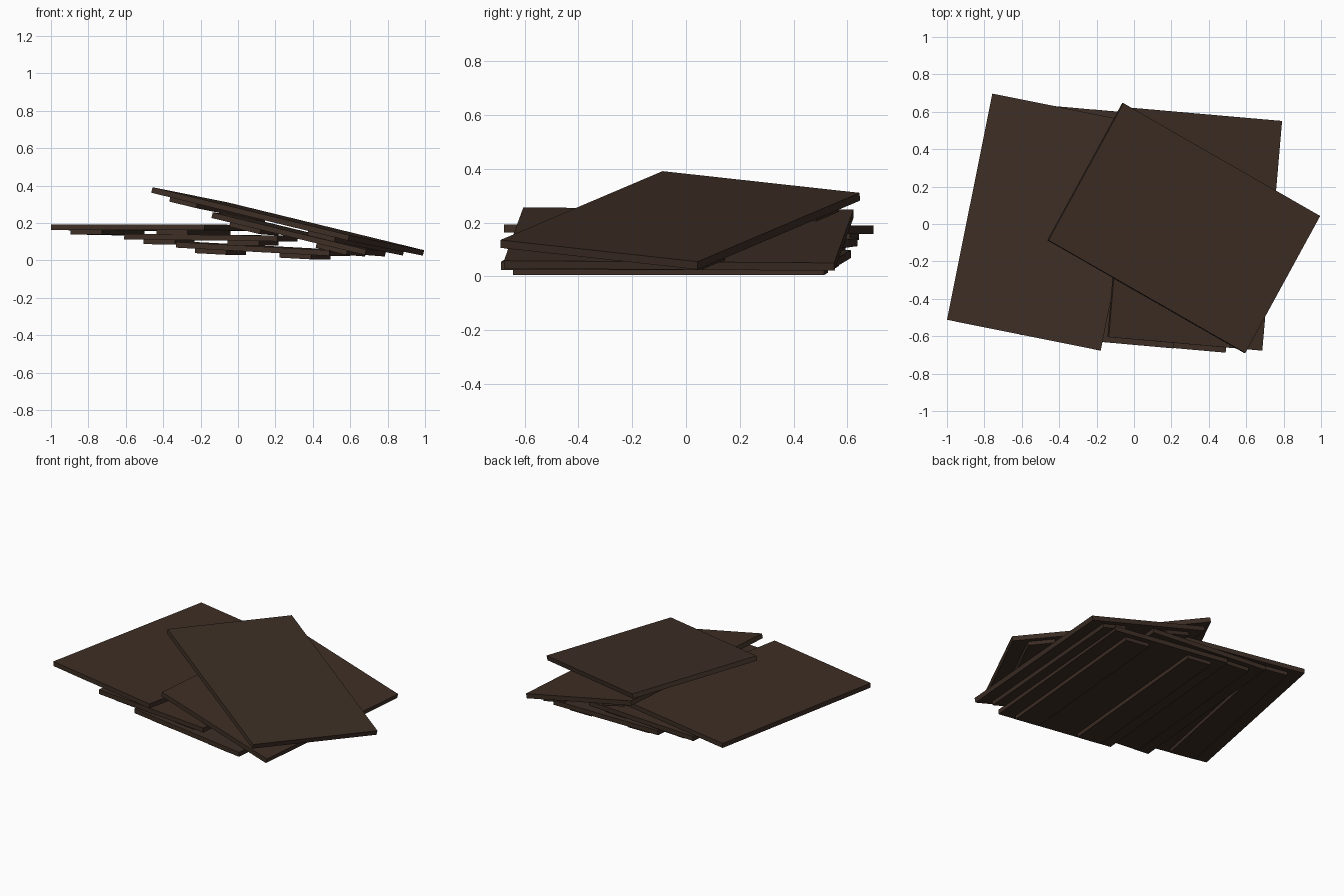
import bpy
from mathutils import Vector, Matrix

if "Cube" in bpy.data.objects:
    bpy.data.objects.remove(bpy.data.objects["Cube"])

W, L, T, B = 0.82, 1.233, 0.03, 0.024     # panel width, length, thickness, batten thickness

brown = bpy.data.materials.new("dark brown wood")
brown.diffuse_color = (0.047, 0.0275, 0.0185, 1)
brown.use_nodes = True
brown.node_tree.nodes["Principled BSDF"].inputs["Base Color"].default_value = brown.diffuse_color


def board(name, frame, u0, u1, v0, v1, w0, w1):
    """Box between the given limits in a panel's own frame."""
    verts = [frame @ Vector((u, v, w)) for w in (w0, w1) for u, v in
             ((u0, v0), (u1, v0), (u1, v1), (u0, v1))]
    faces = [(3, 2, 1, 0), (4, 5, 6, 7)] + [(i, (i + 1) % 4, (i + 1) % 4 + 4, i + 4) for i in range(4)]
    me = bpy.data.meshes.new(name)
    me.from_pydata(verts, [], faces)
    me.materials.append(brown)
    bpy.context.collection.objects.link(bpy.data.objects.new(name, me))


def panel(name, front_left, front_right, back_left):
    """Flat panel with two long battens below, placed by its top corners."""
    o, r, b = map(Vector, (front_left, front_right, back_left))
    u = (r - o).normalized()
    n = u.cross(b - o).normalized()
    v = n.cross(u)
    w, l = (r - o).length, (b - o).dot(v)
    frame = Matrix.Translation(o) @ Matrix((u, v, n)).transposed().to_4x4()
    board(name, frame, 0, w, 0, l, -T, 0)
    for side, a in (("left", 0.10), ("right", w - 0.27)):
        board(f"{name}_{side}_batten", frame, a, a + 0.17, 0.035, l - 0.035, -T - B, -T)


# stack of panels, lowest first
panel("bottom_panel", (-0.33, -0.615, 0.098), (0.49, -0.688, 0.054), (-0.225, 0.613, 0.098))
panel("second_panel", (-0.608, -0.592, 0.142), (0.21, -0.665, 0.132), (-0.50, 0.637, 0.142))
panel("level_panel", (-1.0, -0.512, 0.193), (-0.178, -0.677, 0.193), (-0.757, 0.697, 0.188))
# leaning panels
panel("leaning_panel", (-0.135, -0.605, 0.256), (0.686, -0.677, 0.058), (-0.03, 0.623, 0.248))
panel("top_panel", (-0.457, -0.087, 0.391), (0.595, -0.69, 0.135), (-0.055, 0.645, 0.31))
